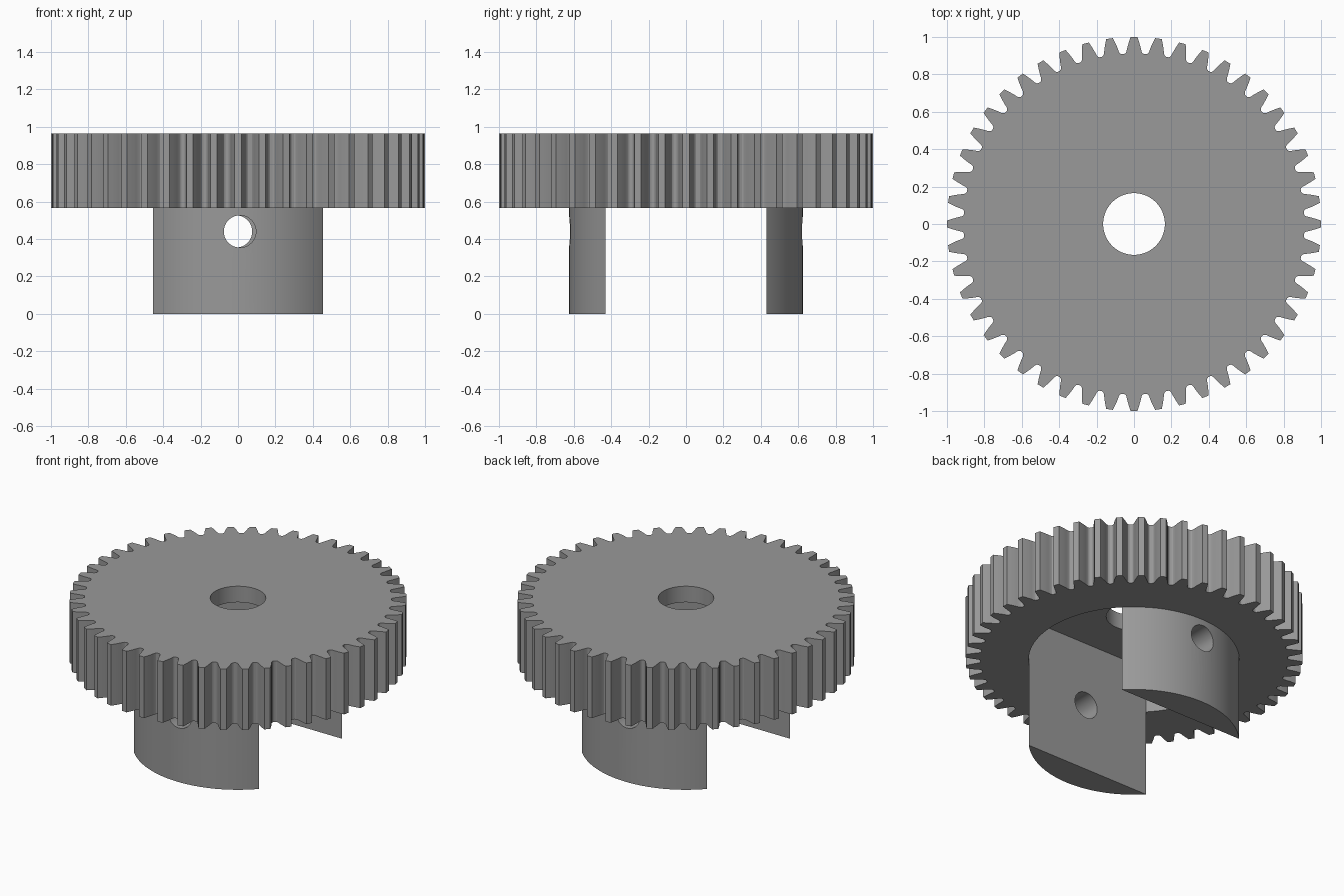
import bpy, bmesh, math

if "Cube" in bpy.data.objects:
    bpy.data.objects.remove(bpy.data.objects["Cube"])

TEETH, HUB_R, FLAT = 48, 0.625, 0.43
GEAR_BOTTOM, GEAR_TOP, CEILING = 0.565, 0.965, 0.86

grey = bpy.data.materials.new("plain grey")
grey.diffuse_color = (0.32, 0.32, 0.32, 1)
grey.use_nodes = True
grey.node_tree.nodes["Principled BSDF"].inputs["Base Color"].default_value = grey.diffuse_color


def prism(name, outline, z0, z1):
    """Extrude a counter-clockwise outline from z0 to z1."""
    bm = bmesh.new()
    low = [bm.verts.new((x, y, z0)) for x, y in outline]
    high = [bm.verts.new((x, y, z1)) for x, y in outline]
    bm.faces.new(low[::-1])
    bm.faces.new(high)
    n = len(outline)
    for i in range(n):
        j = (i + 1) % n
        bm.faces.new((low[i], low[j], high[j], high[i]))
    mesh = bpy.data.meshes.new(name)
    bm.to_mesh(mesh)
    bm.free()
    mesh.materials.append(grey)
    ob = bpy.data.objects.new(name, mesh)
    bpy.context.collection.objects.link(ob)
    return ob


def arc(r, a0, a1, n):
    return [(r * math.cos(a0 + (a1 - a0) * i / n), r * math.sin(a0 + (a1 - a0) * i / n))
            for i in range(n + 1)]


def cut(target, cutter):
    mod = target.modifiers.new("cut", 'BOOLEAN')
    mod.operation, mod.solver, mod.object = 'DIFFERENCE', 'EXACT', cutter
    bpy.ops.object.select_all(action='DESELECT')
    bpy.context.view_layer.objects.active = target
    target.select_set(True)
    bpy.ops.object.modifier_apply(modifier=mod.name)
    bpy.data.objects.remove(cutter)


def finish(ob):
    bpy.ops.object.select_all(action='DESELECT')
    bpy.context.view_layer.objects.active = ob
    ob.select_set(True)
    bpy.ops.object.shade_smooth_by_angle(angle=math.radians(25))


# Toothed wheel: (radius, half angle) down one tooth flank
flank = [(1.0, 0.018), (0.98, 0.0255), (0.96, 0.0325), (0.94, 0.039),
         (0.925, 0.043), (0.915, 0.049), (0.91, 0.058)]
tooth = [(r, -a) for r, a in reversed(flank)] + flank
outline = []
for t in range(TEETH):
    c = t * 2 * math.pi / TEETH
    outline += [(r * math.cos(c + a), r * math.sin(c + a)) for r, a in tooth]
wheel = prism("toothed_wheel", outline, GEAR_BOTTOM, GEAR_TOP)

# Recess under the wheel: hub circle between the two flats
a = math.asin(FLAT / HUB_R)
recess = arc(HUB_R, -a, a, 24) + arc(HUB_R, math.pi - a, math.pi + a, 24)
cut(wheel, prism("recess_cutter", recess, 0.4, CEILING))

# Centre bore
cut(wheel, prism("bore_cutter", arc(0.165, 0, 2 * math.pi, 64)[:-1], 0.7, 1.1))
finish(wheel)

# Two hub lugs, half a turn apart, each with a cross hole
for name, turn in (("back_lug", 0), ("front_lug", math.pi)):
    outline = arc(HUB_R, turn + a, turn + math.pi - a, 40)
    lug = prism(name, outline, 0, GEAR_BOTTOM)
    hole = prism("hole_cutter", arc(0.086, 0, 2 * math.pi, 40)[:-1], -0.3, 0.3)
    side = 1 if turn == 0 else -1
    hole.rotation_euler = (math.pi / 2, 0, 0)
    hole.location = (-0.01 * side, 0.55 * side, 0.44)
    bpy.context.view_layer.update()
    cut(lug, hole)
    finish(lug)
